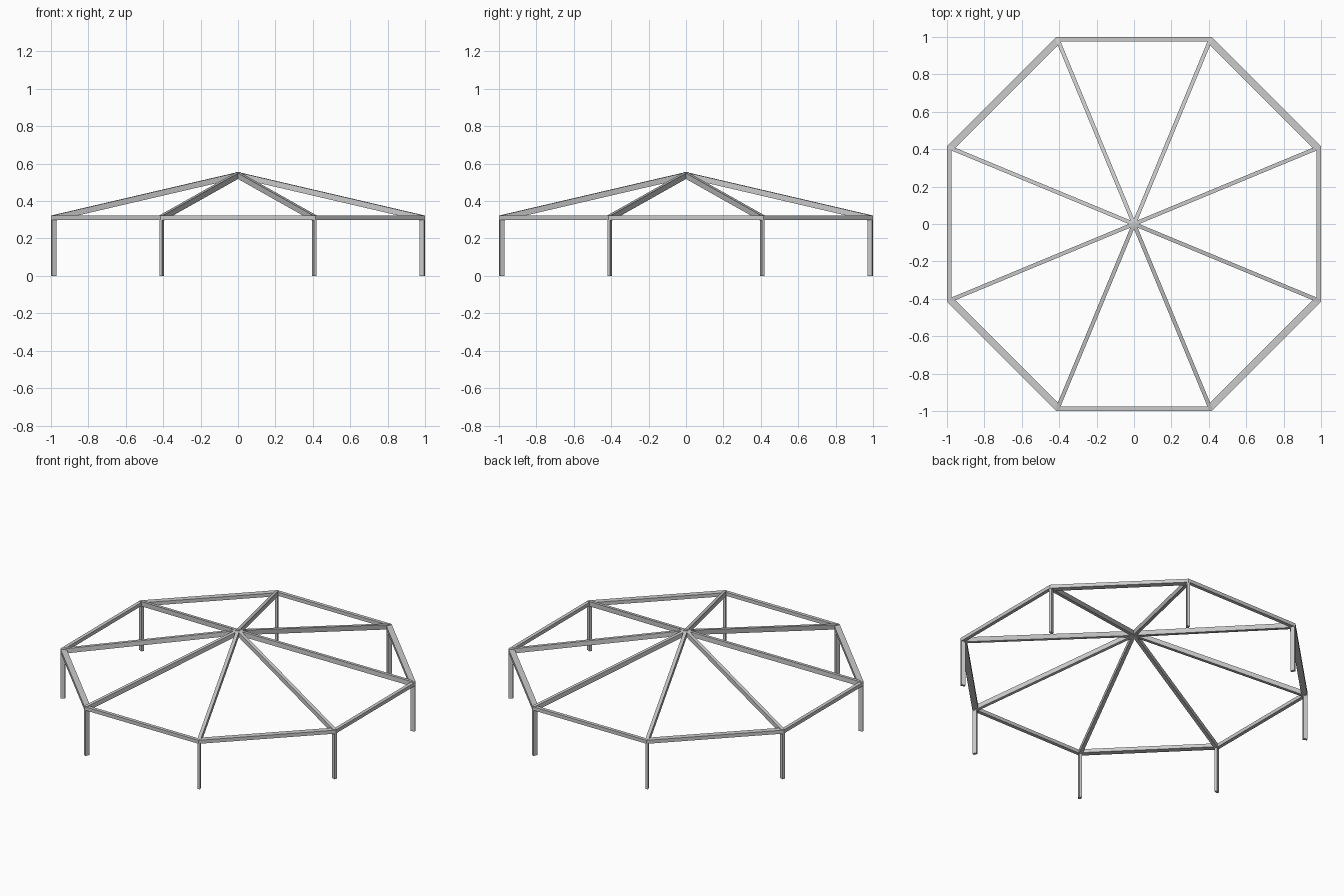
import bpy, bmesh, math
from mathutils import Vector, Matrix

if "Cube" in bpy.data.objects:
    bpy.data.objects.remove(bpy.data.objects["Cube"])

T = math.tan(math.pi / 8)


def make_object(name, bm):
    bmesh.ops.recalc_face_normals(bm, faces=bm.faces[:])
    me = bpy.data.meshes.new(name)
    bm.to_mesh(me)
    bm.free()
    ob = bpy.data.objects.new(name, me)
    bpy.context.collection.objects.link(ob)
    return ob


def prism(name, outline, offset, angle):
    """Extrude a planar outline by offset, then turn it about z."""
    bm = bmesh.new()
    face = bm.faces.new([bm.verts.new(p) for p in outline])
    ext = bmesh.ops.extrude_face_region(bm, geom=[face])
    new = [g for g in ext["geom"] if isinstance(g, bmesh.types.BMVert)]
    bmesh.ops.translate(bm, verts=new, vec=Vector(offset))
    bm.transform(Matrix.Rotation(angle, 4, 'Z'))
    return make_object(name, bm)


R = 1.066
for k in range(8):
    corner = math.radians(22.5 + 45 * k)

    # Post: slim rectangle, long side pointing at the centre
    a, b = 0.0135, 0.0085
    prism(f"post_{k+1}",
          [(R - a, -b, 0), (R + a, -b, 0), (R + a, b, 0), (R - a, b, 0)],
          (0, 0, 0.318), corner)

    # Rafter: sloped bar from the corner up to the peak
    w, h = 0.0105, 0.0155
    r0, z0, z1 = R + 0.008, 0.308, 0.539
    prism(f"rafter_{k+1}",
          [(r0, -w, z0 - h), (r0, -w, z0 + h), (0, -w, z1 + h), (0, -w, z1 - h)],
          (0, 2 * w, 0), corner)

    # Eave beam: mitred bar, wider on the diagonal sides
    outer = 1.0
    inner = outer - (0.023 if k % 2 == 0 else 0.036)
    prism(f"eave_beam_{k+1}",
          [(inner, -inner * T, 0.299), (outer, -outer * T, 0.299),
           (outer, outer * T, 0.299), (inner, inner * T, 0.299)],
          (0, 0, 0.023), math.radians(45 * k))

# Small hub where the rafters meet
bm = bmesh.new()
bmesh.ops.create_cone(bm, cap_ends=True, segments=8, radius1=0.014,
                      radius2=0.014, depth=0.034,
                      matrix=Matrix.Translation((0, 0, 0.538)))
make_object("peak_hub", bm)
